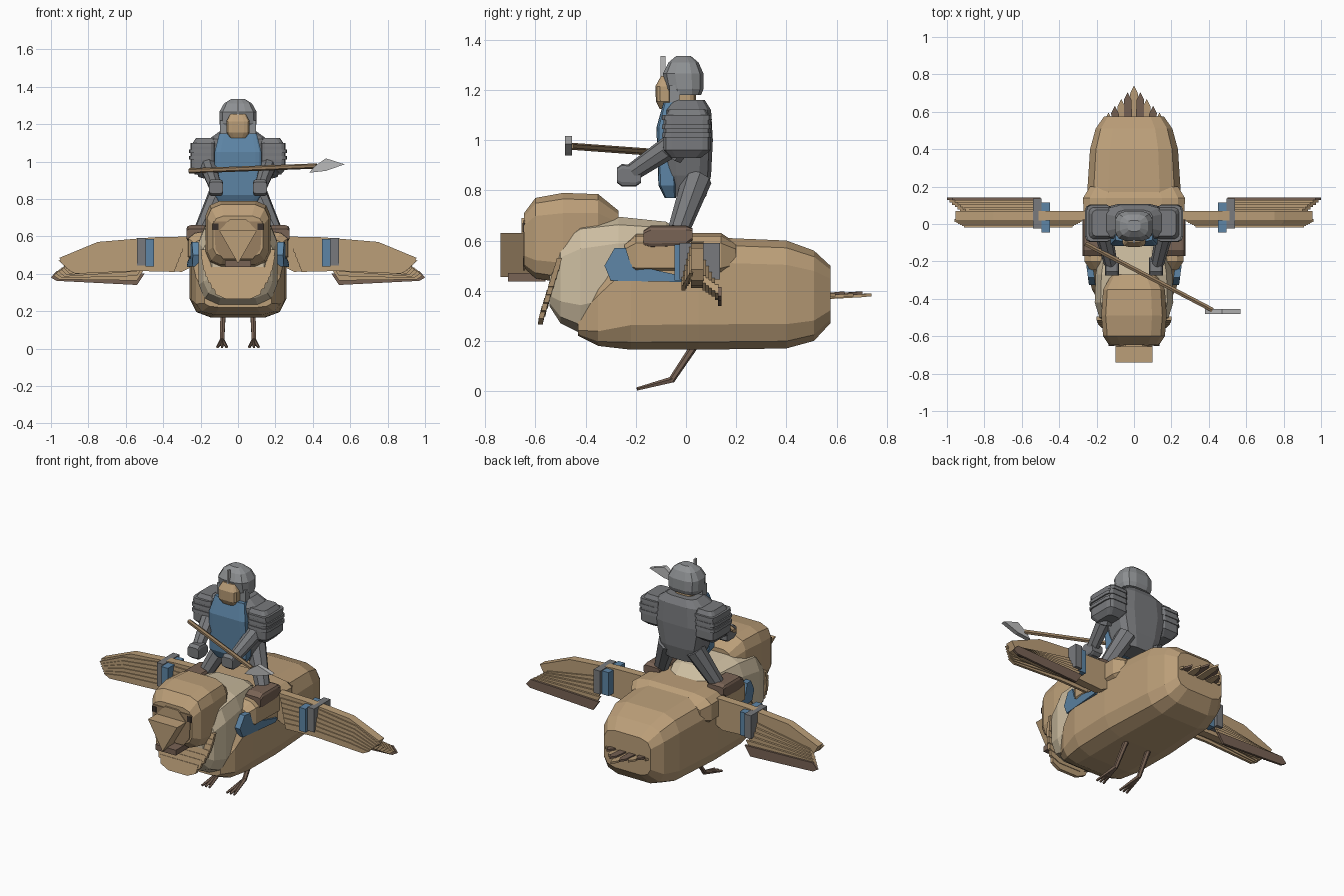
import bpy, bmesh, math
from mathutils import Vector


def material(name, rgb):
    m = bpy.data.materials.new(name)
    m.diffuse_color = (*rgb, 1)
    return m


TAN = material("tan_plumage", (0.50, 0.345, 0.19))
CREAM = material("cream_plumage", (0.62, 0.52, 0.36))
DARK = material("dark_brown", (0.19, 0.125, 0.09))
BROWN = material("shaded_brown", (0.32, 0.215, 0.12))
GREY = material("steel_grey", (0.19, 0.195, 0.205))
STEEL = material("light_steel", (0.27, 0.28, 0.29))
BLADE = material("blade", (0.5, 0.5, 0.5))
BLUE = material("blue_cloth", (0.11, 0.235, 0.38))
BLACK = material("eye_dark", (0.04, 0.03, 0.025))


def finish(name, bm, mat):
    bmesh.ops.recalc_face_normals(bm, faces=bm.faces)
    me = bpy.data.meshes.new(name)
    bm.to_mesh(me)
    bm.free()
    me.materials.append(mat)
    ob = bpy.data.objects.new(name, me)
    bpy.context.collection.objects.link(ob)
    return ob


def loft(name, rings, mat, axis="y", c=0.5):
    """Chamfered sections (t, a0, a1, b0, b1) joined along an axis."""
    k = c * 0.3
    q = [(1, 1 - c), (1 - k, 1 - k), (1 - c, 1)]
    sec = (q + [(-a, b) for a, b in reversed(q)] + [(-a, -b) for a, b in q]
           + [(a, -b) for a, b in reversed(q)])
    bm = bmesh.new()
    loops = []
    for t, a0, a1, b0, b1 in rings:
        row = []
        for u, v in sec:
            a = (a0 + a1) / 2 + u * (a1 - a0) / 2
            b = (b0 + b1) / 2 + v * (b1 - b0) / 2
            row.append(bm.verts.new((a, t, b) if axis == "y" else (a, b, t)))
        loops.append(row)
    n = len(sec)
    for r0, r1 in zip(loops, loops[1:]):
        for i in range(n):
            bm.faces.new((r0[i], r0[(i + 1) % n], r1[(i + 1) % n], r1[i]))
    bm.faces.new(loops[0])
    bm.faces.new(loops[-1])
    return finish(name, bm, mat)


def sym(rings):
    return [(t, -h, h, b0, b1) for t, h, b0, b1 in rings]


def prism(name, pts, vec, mat):
    """Polygon extruded along a vector."""
    bm = bmesh.new()
    lo = [bm.verts.new(p) for p in pts]
    hi = [bm.verts.new(Vector(p) + Vector(vec)) for p in pts]
    bm.faces.new(lo)
    bm.faces.new(hi[::-1])
    n = len(pts)
    for i in range(n):
        bm.faces.new((lo[i], lo[(i + 1) % n], hi[(i + 1) % n], hi[i]))
    return finish(name, bm, mat)


def box(name, x0, x1, y0, y1, z0, z1, mat):
    return prism(name, [(x0, y0, z0), (x1, y0, z0), (x1, y1, z0), (x0, y1, z0)],
                 (0, 0, z1 - z0), mat)


def limb(name, p0, p1, r0, r1, mat, n=6):
    p0, p1 = Vector(p0), Vector(p1)
    bm = bmesh.new()
    bmesh.ops.create_cone(bm, cap_ends=True, segments=n, radius1=r0, radius2=r1,
                          depth=(p1 - p0).length)
    ob = finish(name, bm, mat)
    ob.rotation_euler = (p1 - p0).to_track_quat("Z", "Y").to_euler()
    ob.location = (p0 + p1) / 2
    return ob


# Bird body, chest and shoulder bulge
loft("body", sym([(0.575, 0.16, 0.27, 0.50), (0.51, 0.205, 0.20, 0.56), (0.40, 0.235, 0.17, 0.60),
                  (0.05, 0.258, 0.165, 0.615), (-0.22, 0.252, 0.165, 0.60),
                  (-0.35, 0.225, 0.18, 0.44), (-0.43, 0.18, 0.22, 0.32)]), TAN, c=0.45)
loft("chest", sym([(0.0, 0.14, 0.4, 0.63), (-0.08, 0.17, 0.35, 0.675), (-0.27, 0.205, 0.27, 0.695),
                   (-0.42, 0.21, 0.23, 0.68), (-0.50, 0.185, 0.27, 0.62),
                   (-0.545, 0.14, 0.34, 0.50)]), CREAM, c=0.5)
loft("shoulders", sym([(0.20, 0.235, 0.48, 0.59), (0.14, 0.272, 0.45, 0.63),
                       (-0.20, 0.265, 0.45, 0.63), (-0.245, 0.235, 0.48, 0.59)]), TAN, c=0.45)

# Bird head, beak and eyes
loft("bird_head", sym([(-0.645, 0.135, 0.49, 0.71), (-0.60, 0.165, 0.45, 0.77),
                       (-0.49, 0.175, 0.43, 0.79), (-0.35, 0.165, 0.45, 0.785),
                       (-0.27, 0.12, 0.50, 0.72)]), TAN, c=0.45)
prism("face", [(-0.13, -0.65, 0.68), (0.13, -0.65, 0.68), (0.12, -0.65, 0.53),
               (0.08, -0.65, 0.48), (-0.08, -0.65, 0.48), (-0.12, -0.65, 0.53)],
      (0, 0.008, 0), BROWN)
prism("beak", [(-0.1, -0.74, 0.63), (0.1, -0.74, 0.63), (0, -0.74, 0.455)], (0, 0.14, 0), TAN)
prism("beak_ridge", [(-0.1, -0.655, 0.63), (0.1, -0.655, 0.63), (0.045, -0.655, 0.69),
                     (-0.045, -0.655, 0.69)], (0, 0.02, 0), TAN)
box("lower_beak", -0.07, 0.07, -0.71, -0.56, 0.437, 0.47, DARK)

# Layered chest feathers
for i in range(7):
    f = i / 6
    w, z, y = 0.20 - 0.07 * f * f, 0.48 - 0.19 * f, -0.515 - 0.06 * f
    prism("chest_feathers", [(-w, y, z + 0.05), (w, y, z + 0.05), (w - 0.01, y - 0.012, z),
                             (w * 0.5, y - 0.016, z - 0.025), (-w * 0.5, y - 0.016, z - 0.025),
                             (-w + 0.01, y - 0.012, z)], (0, 0.02, 0), TAN)

# Tail fan
for i in range(-5, 6):
    a = abs(i)
    x, tip = i * 0.034, 0.74 - 0.036 * a
    z = 0.362 + 0.008 * (a % 2)
    prism("tail_feather", [(x * 0.9 - 0.024, 0.48, z), (x * 0.9 + 0.024, 0.48, z),
                           (x + 0.02, tip - 0.04, z + 0.012), (x, tip, z + 0.016),
                           (x - 0.02, tip - 0.04, z + 0.012)], (0, 0, 0.012),
          DARK if a % 2 else TAN)

for s in (1, -1):
    # Wing arm with leading edge
    prism("wing_arm", [(s * x, 0.02, z) for x, z in
                       [(0.22, 0.60), (0.45, 0.595), (0.75, 0.57), (0.955, 0.485), (0.93, 0.44),
                        (0.85, 0.42), (0.48, 0.42), (0.30, 0.41), (0.22, 0.45)]],
          (0, 0.05, 0), TAN)
    # Front feather fan, stepping down and forward
    for i in range(6):
        f = i / 5
        y = 0.012 - 0.03 * f
        pts = [(0.28 + 0.01 * i, 0.575 - 0.13 * f), (0.54, 0.575 - 0.12 * f),
               (0.80 - 0.02 * f, 0.54 - 0.10 * f), (0.96 - 0.05 * f, 0.47 - 0.05 * f),
               (0.92 - 0.05 * f, 0.445 - 0.045 * f), (0.54, 0.51 - 0.095 * f),
               (0.29 + 0.01 * i, 0.535 - 0.125 * f)]
        prism("front_feather", [(s * x, y, z) for x, z in pts], (0, 0.016, 0), TAN)
    # Rear feather fan
    for i in range(6):
        f = i / 5
        y = 0.065 + 0.062 * f
        pts = [(0.50, 0.53 - 0.13 * f), (0.90 + 0.07 * f, 0.46 - 0.045 * f),
               (0.93 + 0.07 * f, 0.43 - 0.05 * f), (0.90 + 0.07 * f, 0.40 - 0.038 * f),
               (0.54, 0.46 - 0.12 * f)]
        prism("rear_feather", [(s * x, y, z) for x, z in pts], (0, 0.014, 0),
              DARK if i == 5 else TAN)
    # Wing bands
    xs = sorted((s * 0.45, s * 0.495))
    box("inner_band", *xs, -0.045, 0.115, 0.44, 0.585, BLUE)
    xs = sorted((s * 0.495, s * 0.54))
    box("outer_band", *xs, -0.025, 0.135, 0.445, 0.59, GREY)
    # Cloth strap under the shoulder
    strap = [(-0.30, 0.44), (-0.325, 0.50), (-0.285, 0.57), (-0.24, 0.57), (-0.22, 0.505),
             (0.0, 0.455), (-0.02, 0.435)]
    prism("side_cloth", [(s * (0.273 + 0.13 * min(0, y + 0.08)), y, z) for y, z in strap],
          (-s * 0.035, 0, 0), BLUE)
    # Bird eyes, legs and toes
    box("bird_eye", *sorted((s * 0.105, s * 0.135)), -0.652, -0.64, 0.635, 0.67, BLACK)
    limb("bird_leg", (s * 0.08, 0.04, 0.19), (s * 0.085, -0.06, 0.04), 0.016, 0.013, DARK)
    for d in (-0.025, 0, 0.025):
        limb("bird_toe", (s * 0.085, -0.055, 0.045), (s * 0.085 + d, -0.195, 0.008),
             0.013, 0.007, DARK, 5)

    # Rider legs and boots
    limb("rider_thigh", (s * 0.09, 0.045, 0.85), (s * 0.19, -0.03, 0.64), 0.06, 0.043, GREY, 8)
    xs = sorted((s * 0.165, s * 0.275))
    loft("boot", [(-0.17, *xs, 0.58, 0.64), (-0.14, *xs, 0.57, 0.66),
                  (0.0, *xs, 0.575, 0.66), (0.025, *xs, 0.60, 0.65)], DARK, c=0.4)
    # Shoulder pads with ridges
    i, o = s * 0.12, s * 0.255
    loft("shoulder_pad", [(0.93, *sorted((s * 0.15, s * 0.23)), -0.06, 0.06),
                          (0.96, *sorted((i, o)), -0.09, 0.098),
                          (1.08, *sorted((i, o)), -0.09, 0.098),
                          (1.125, *sorted((s * 0.1, s * 0.225)), -0.065, 0.075)],
         GREY, "z", 0.35)
    for z in (1.02, 1.055, 1.09):
        xs = sorted((i, s * (0.263 if z < 1.08 else 0.255)))
        loft("pad_ridge", [(z - 0.01, *xs, -0.096, 0.103), (z + 0.01, *xs, -0.094, 0.101)],
             GREY, "z", 0.35)
    # Arms and gauntlets
    limb("upper_arm", (s * 0.19, 0.0, 1.02), (s * 0.17, -0.06, 0.94), 0.055, 0.05, GREY, 8)
    limb("forearm", (s * 0.165, -0.04, 0.99), (s * 0.125, -0.21, 0.875), 0.048, 0.036, GREY, 8)
    xs = sorted((s * 0.08, s * 0.155))
    loft("gauntlet", [(-0.275, *xs, 0.83, 0.89), (-0.255, *xs, 0.815, 0.905),
                      (-0.20, *xs, 0.815, 0.90), (-0.18, *xs, 0.83, 0.88)], GREY, c=0.4)
    # Helmet cheek guard
    box("cheek_guard", *sorted((s * 0.06, s * 0.097)), -0.065, -0.025, 1.14, 1.22, STEEL)

# Rider torso and tabard
loft("torso", sym([(0.775, 0.10, -0.06, 0.08), (0.86, 0.135, -0.085, 0.1),
                   (1.0, 0.17, -0.09, 0.107), (1.12, 0.155, -0.085, 0.1),
                   (1.16, 0.10, -0.06, 0.075)]), GREY, "z")
loft("tabard", sym([(0.77, 0.095, -0.085, -0.04), (0.82, 0.125, -0.11, -0.04),
                    (1.05, 0.125, -0.118, -0.04), (1.15, 0.10, -0.09, -0.03)]), BLUE, "z", 0.25)

# Rider head and helmet
loft("neck", sym([(1.12, 0.06, -0.06, 0.04), (1.2, 0.06, -0.06, 0.04)]), TAN, "z")
loft("rider_face", sym([(1.125, 0.04, -0.105, -0.05), (1.155, 0.062, -0.12, -0.05),
                        (1.215, 0.062, -0.122, -0.05), (1.255, 0.04, -0.10, -0.05)]), TAN, "z")
loft("helmet", sym([(1.18, 0.092, -0.065, 0.06), (1.205, 0.10, -0.08, 0.07),
                    (1.265, 0.10, -0.092, 0.07), (1.31, 0.075, -0.07, 0.05),
                    (1.335, 0.035, -0.04, 0.02)]), STEEL, "z", 0.6)
box("helmet_fin", -0.005, 0.005, -0.102, -0.082, 1.24, 1.335, BLADE)

# Spear
limb("spear_shaft", (-0.26, -0.105, 0.95), (0.42, -0.46, 0.976), 0.014, 0.014, BROWN, 6)
prism("spear_blade", [(x, -0.482, z) for x, z in
                      [(0.38, 0.94), (0.41, 0.975), (0.47, 1.017), (0.57, 0.985), (0.47, 0.95)]],
      (0, 0.027, 0), BLADE)
